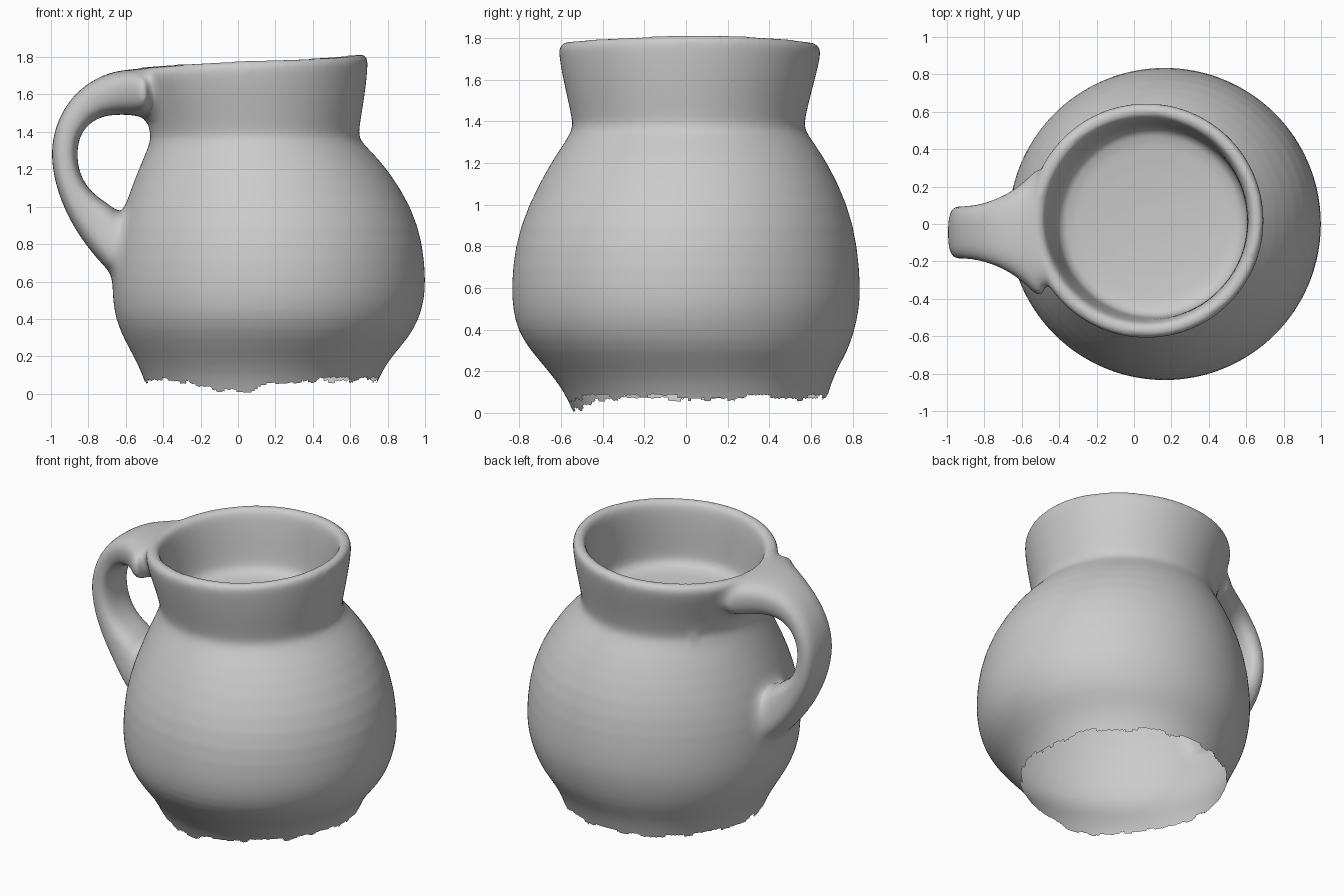
import bpy, bmesh, math, random
from mathutils import Vector

if "Cube" in bpy.data.objects:
    bpy.data.objects.remove(bpy.data.objects["Cube"])

random.seed(4)
SEG = 56


def loft(name, rings, levels):
    """Closed tube through equally sized rings of points, capped by fans."""
    bm = bmesh.new()
    loops = [[bm.verts.new(p) for p in r] for r in rings]
    n = len(loops[0])
    for a, b in zip(loops, loops[1:]):
        for i in range(n):
            j = (i + 1) % n
            bm.faces.new((a[i], a[j], b[j], b[i]))
    for loop in (loops[0], loops[-1]):
        mid = bm.verts.new(sum((v.co for v in loop), Vector()) / n)
        for i in range(n):
            bm.faces.new((loop[i], loop[(i + 1) % n], mid))
    bmesh.ops.recalc_face_normals(bm, faces=bm.faces)
    mesh = bpy.data.meshes.new(name)
    bm.to_mesh(mesh)
    bm.free()
    ob = bpy.data.objects.new(name, mesh)
    bpy.context.collection.objects.link(ob)
    sub = ob.modifiers.new("smooth_form", 'SUBSURF')
    sub.levels = sub.render_levels = levels
    return ob


# Jug body: z, centre x, centre y, radius (outside up, over the lip, down inside)
profile = [
    (-.12, .12, .06, .25), (-.12, .12, .06, .56), (0.0, .12, .06, .60),
    (0.10, .125, .05, .635), (0.20, .132, .03, .69), (0.30, .15, .015, .765),
    (0.40, .157, 0, .812), (0.50, .163, 0, .833), (0.60, .165, 0, .84),
    (0.80, .165, 0, .826), (1.00, .16, .01, .77), (1.20, .135, .015, .667),
    (1.30, .11, .015, .598), (1.36, .09, .012, .558), (1.40, .088, .012, .558),
    (1.50, .085, .012, .58), (1.62, .075, .015, .61), (1.72, .065, .018, .63),
    (1.76, .065, .018, .629), (1.782, .067, .018, .60), (1.776, .07, .018, .56),
    (1.735, .07, .018, .54), (1.60, .08, .015, .525), (1.45, .095, .012, .515),
    (1.39, .10, .01, .505), (1.355, .10, .01, .46), (1.335, .10, .01, .15)]

rings = []
for z, cx, cy, r in profile:
    ring = []
    for i in range(SEG):
        a = 2 * math.pi * i / SEG
        zz = z
        x = cx + r * math.cos(a)
        if z > 1.38:    # tilted, slightly uneven rim
            t = min(1, (z - 1.38) / .35)
            zz += t * (.055 * (x - .07) + .004 * math.sin(3 * a + 1))
        ring.append((x, cy + r * math.sin(a), zz))
    rings.append(ring)
body = loft("jug", rings, 1)

# Strap handle: x, z, half thickness, half width
path = [
    (-.47, 1.615, .125, .40), (-.57, 1.612, .125, .285), (-.68, 1.607, .115, .20),
    (-.81, 1.552, .09, .15), (-.902, 1.44, .072, .142), (-.938, 1.30, .068, .142),
    (-.913, 1.14, .07, .142), (-.84, 1.0, .09, .145), (-.72, .89, .135, .165),
    (-.61, .72, .11, .20), (-.45, .55, .08, .16)]


def squash(v):
    return math.copysign(abs(v) ** .7, v)


sections = []
for k, (x, z, ht, hw) in enumerate(path):
    p, q = path[max(k - 1, 0)], path[min(k + 1, len(path) - 1)]
    t = Vector((q[0] - p[0], 0, q[1] - p[1])).normalized()
    n = Vector((-t.z, 0, t.x))
    sections.append([Vector((x, -.045, z)) + n * ht * squash(math.cos(a))
                     + Vector((0, hw * squash(math.sin(a)), 0))
                     for a in (2 * math.pi * i / 20 for i in range(20))])
handle = loft("handle_form", sections, 2)
handle.hide_render = True

# Fuse handle and body into one hand-made clay surface
union = body.modifiers.new("join_handle", 'BOOLEAN')
union.operation = 'UNION'
union.solver = 'EXACT'
union.object = handle
remesh = body.modifiers.new("clay", 'REMESH')
remesh.mode = 'VOXEL'
remesh.voxel_size = .016
remesh.use_smooth_shade = True
blend = body.modifiers.new("blend", 'SMOOTH')
blend.factor = .5
blend.iterations = 5
dg = bpy.context.evaluated_depsgraph_get()
mesh = bpy.data.meshes.new_from_object(body.evaluated_get(dg))
body.modifiers.clear()
body.data = mesh
bpy.data.objects.remove(handle)

bm = bmesh.new()
bm.from_mesh(mesh)

# Fill the creases where the handle meets the body (only moves outward)
joint = [v for v in bm.verts if v.co.x < -.3 and abs(v.co.y + .045) < .5
         and .5 < v.co.z < 1.78 and math.hypot(v.co.x - .08, v.co.y) > .56]
for step in range(45):
    bm.normal_update()
    moves = []
    for v in joint:
        ring = [e.other_vert(v).co for e in v.link_edges]
        d = (sum(ring, Vector()) / len(ring) - v.co).dot(v.normal)
        if d > 0:
            moves.append((v, v.normal * d * .7))
    for v, m in moves:
        v.co += m

# Open, ragged foot, lowest at the front
jag = [random.uniform(-.018, .018) for _ in range(90)]


def foot_height(v):
    a = math.atan2(v.co.y - .06, v.co.x - .12) % (2 * math.pi)
    f = a / (2 * math.pi) * 90
    i = int(f) % 90
    j = jag[i] + (jag[(i + 1) % 90] - jag[i]) * (f - int(f))
    dip = .065 * math.exp(-((a - 4.45) / .35) ** 2)
    return max(.004, .068 + j - dip)


bmesh.ops.delete(bm, geom=[v for v in bm.verts if v.co.z < foot_height(v)],
                 context='VERTS')
for f in bm.faces:
    f.smooth = True
bm.to_mesh(mesh)
bm.free()
mesh.update()
